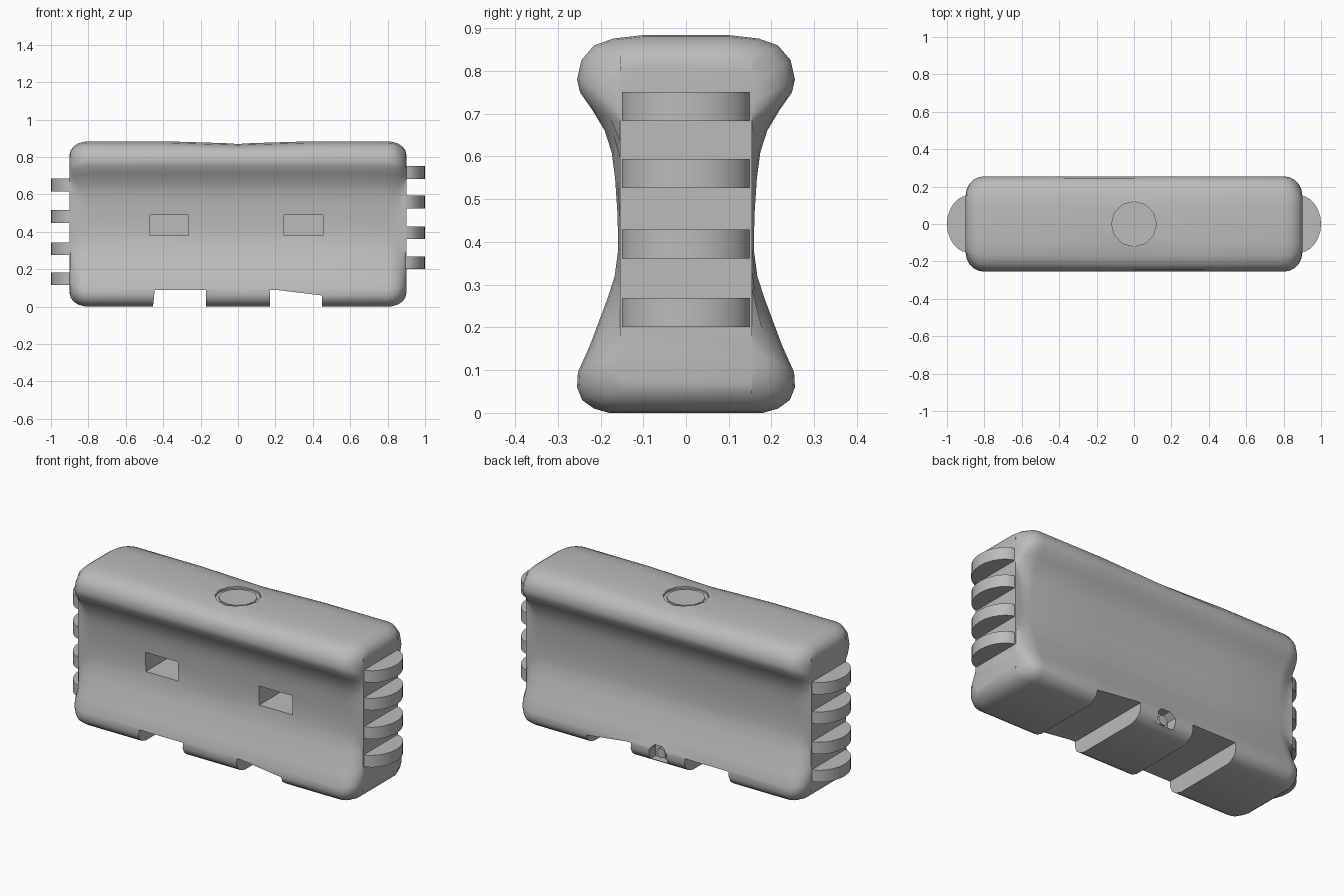
import bpy, bmesh, math

if "Cube" in bpy.data.objects:
    bpy.data.objects.remove(bpy.data.objects["Cube"])

grey = bpy.data.materials.new("light grey plastic")
grey.diffuse_color = (0.5, 0.5, 0.5, 1)
grey.use_nodes = True
grey.node_tree.nodes["Principled BSDF"].inputs["Base Color"].default_value = grey.diffuse_color


def make_object(name, bm):
    bmesh.ops.recalc_face_normals(bm, faces=bm.faces)
    mesh = bpy.data.meshes.new(name)
    bm.to_mesh(mesh)
    bm.free()
    mesh.materials.append(grey)
    ob = bpy.data.objects.new(name, mesh)
    bpy.context.collection.objects.link(ob)
    return ob


def loft(name, rings):
    """Skin closed rings of 3D points and cap both ends."""
    bm = bmesh.new()
    loops = [[bm.verts.new(p) for p in ring] for ring in rings]
    n = len(loops[0])
    for a, b in zip(loops, loops[1:]):
        for i in range(n):
            j = (i + 1) % n
            bm.faces.new((a[i], a[j], b[j], b[i]))
    bm.faces.new(loops[0])
    bm.faces.new(loops[-1])
    return make_object(name, bm)


def prism_y(name, outline, y0, y1):
    return loft(name, [[(x, y, z) for x, z in outline] for y in (y0, y1)])


def prism_z(name, outline, z0, z1):
    return loft(name, [[(x, y, z) for x, y in outline] for z in (z0, z1)])


def box_outline(x0, x1, z0, z1):
    return [(x0, z0), (x1, z0), (x1, z1), (x0, z1)]


def circle(r, n):
    return [(r * math.cos(math.tau * i / n), r * math.sin(math.tau * i / n)) for i in range(n)]


def smooth(ob, angle):
    bpy.ops.object.select_all(action='DESELECT')
    ob.select_set(True)
    bpy.context.view_layer.objects.active = ob
    bpy.ops.object.shade_smooth_by_angle(angle=math.radians(angle))


# Barrier body: waisted cross-section lofted along x with rounded ends
half = [(0.18, 0), (0.215, 0.01), (0.243, 0.03), (0.255, 0.06), (0.253, 0.095),
        (0.224, 0.16), (0.183, 0.27), (0.167, 0.32), (0.159, 0.38), (0.16, 0.46),
        (0.166, 0.55), (0.174, 0.61), (0.19, 0.66), (0.22, 0.71), (0.248, 0.75),
        (0.255, 0.78), (0.245, 0.825), (0.215, 0.86), (0.17, 0.876), (0.1, 0.884)]
section = half + [(-y, z) for y, z in reversed(half)]


def body_ring(x, inset=0.0, dip=0.0):
    ring = []
    for y, z in section:
        w = max(min(abs(y), 0.155), abs(y) - inset)
        zz = 0.442 + (z - 0.442) * (1 - inset * 1.6)
        if z > 0.84:
            zz -= dip
        ring.append((x, math.copysign(w, y), zz))
    return ring


ends = []
for i in range(6):
    a = math.radians(18 * i)
    ends.append((0.8 + 0.1 * math.sin(a), 0.1 * (1 - math.cos(a))))
rings = [body_ring(-x, s) for x, s in reversed(ends)]
rings += [body_ring(-0.38), body_ring(0, dip=0.012), body_ring(0.38)]
rings += [body_ring(x, s) for x, s in ends]
body = loft("barrier_body", rings)

# Cutters: foot notches, front pockets, drain recess, filler recess
cutters = [
    prism_y("notch_left_cutter", [(-0.46, -0.05), (-0.17, -0.05), (-0.17, 0.09), (-0.445, 0.09)], -0.4, 0.4),
    prism_y("notch_right_cutter", [(0.17, -0.05), (0.45, -0.05), (0.45, 0.06), (0.2, 0.09), (0.17, 0.09)], -0.4, 0.4),
    prism_y("pocket_left_cutter", box_outline(-0.47, -0.265, 0.38, 0.49), -0.4, 0.04),
    prism_y("pocket_right_cutter", box_outline(0.245, 0.455, 0.38, 0.49), -0.4, 0.04),
    prism_y("drain_cutter", [(-0.055, 0.025), (0.055, 0.025), (0.055, 0.085), (0.025, 0.115),
                             (-0.025, 0.115), (-0.055, 0.085)], 0.195, 0.4),
    prism_z("filler_cutter", circle(0.12, 12), 0.862, 1.0),
]
for c in cutters:
    m = body.modifiers.new(c.name, 'BOOLEAN')
    m.operation = 'DIFFERENCE'
    m.solver = 'EXACT'
    m.object = c
bpy.context.view_layer.objects.active = body
for m in list(body.modifiers):
    bpy.ops.object.modifier_apply(modifier=m.name)
for c in cutters:
    bpy.data.objects.remove(c)
smooth(body, 35)

# Filler cap and drain plug
cap = prism_z("filler_cap", circle(0.1, 12), 0.855, 0.868)
plug = loft("drain_plug", [[(x, y, z + 0.065) for x, z in circle(0.028, 12)] for y in (0.18, 0.225)])
smooth(plug, 35)

# Interlocking hinge lugs, staggered between the two ends
for side, name, heights in ((1, "right", (0.235, 0.395, 0.56, 0.717)),
                            (-1, "left", (0.15, 0.31, 0.482, 0.65))):
    for k, zc in enumerate(heights):
        arc = [(-math.pi / 2 + math.pi * i / 12) for i in range(13)]
        plan = [(0.87, -0.152)] + [(0.895 + 0.105 * math.cos(a) ** 1.15, 0.152 * math.sin(a))
                                   for a in arc[1:-1]] + [(0.87, 0.152)]
        lug = prism_z(f"{name}_hinge_lug_{k + 1}", [(side * x, y) for x, y in plan],
                      zc - 0.034, zc + 0.034)
        smooth(lug, 35)
